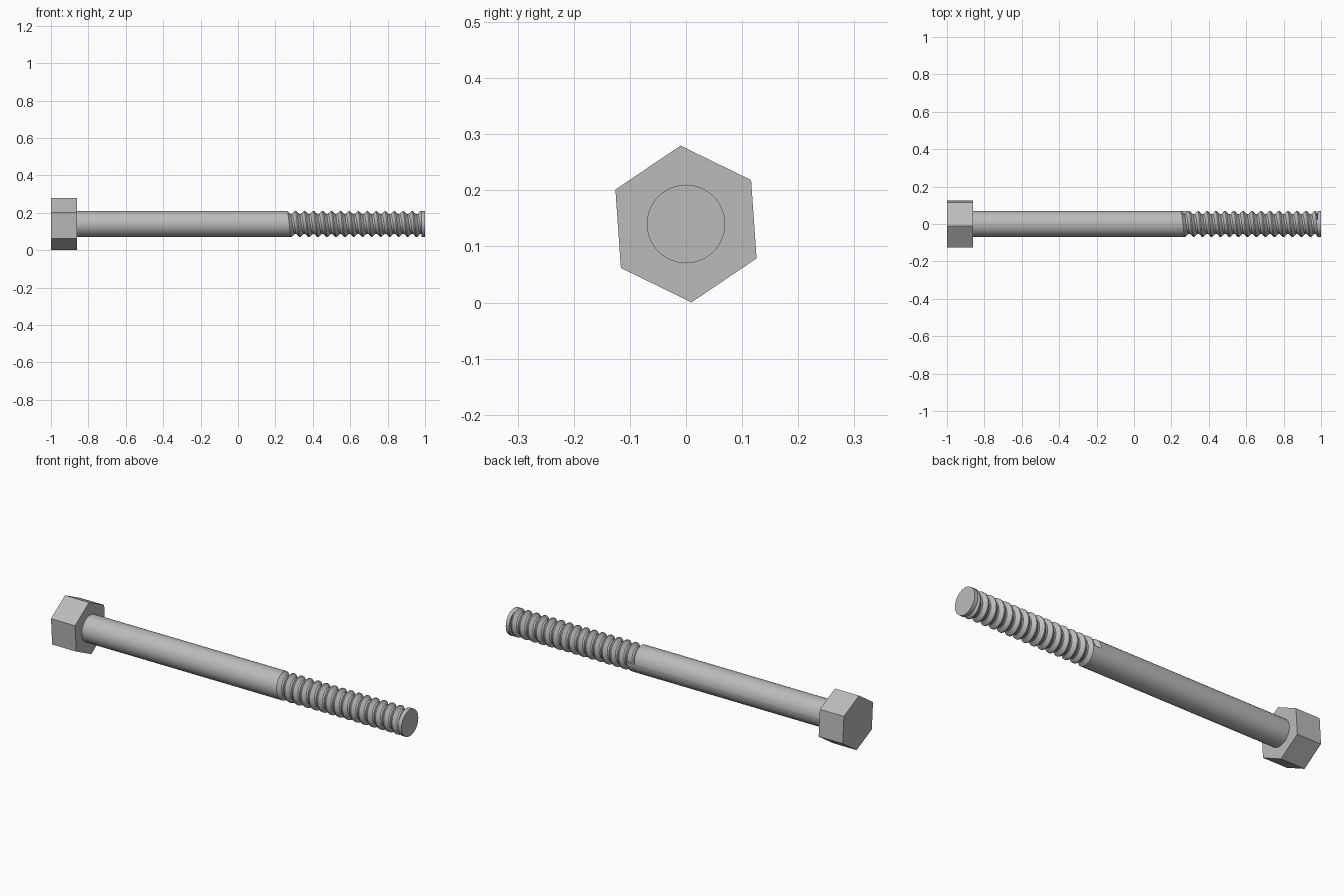
import bpy, bmesh, math

cube = bpy.data.objects.get("Cube")
if cube:
    bpy.data.objects.remove(cube)

AXIS_Z = 0.14
SIDES = 36
CREST, ROOT = 0.07, 0.053
PITCH = 0.048
HEAD_X, THREAD_X, TIP_X = -0.86, 0.25, 0.982

steel = bpy.data.materials.new("grey_steel")
steel.use_nodes = True
steel.diffuse_color = (0.5, 0.5, 0.5, 1)
steel.node_tree.nodes["Principled BSDF"].inputs["Base Color"].default_value = (0.5, 0.5, 0.5, 1)


def prism(name, x0, x1, radius, sides, turn=0.0):
    """Solid prism lying along x; turn is the angle of its first corner from +y."""
    bm = bmesh.new()
    ends = []
    for x in (x0, x1):
        ring = []
        for i in range(sides):
            a = turn + math.tau * i / sides
            ring.append(bm.verts.new((x, radius * math.cos(a), AXIS_Z + radius * math.sin(a))))
        ends.append(ring)
        bm.faces.new(ring)
    for i in range(sides):
        j = (i + 1) % sides
        bm.faces.new((ends[0][i], ends[0][j], ends[1][j], ends[1][i]))
    return finish(name, bm)


def finish(name, bm):
    bmesh.ops.recalc_face_normals(bm, faces=bm.faces[:])
    mesh = bpy.data.meshes.new(name)
    bm.to_mesh(mesh)
    bm.free()
    obj = bpy.data.objects.new(name, mesh)
    bpy.context.collection.objects.link(obj)
    mesh.materials.append(steel)
    return obj


def smooth(obj):
    bpy.ops.object.select_all(action="DESELECT")
    obj.select_set(True)
    bpy.context.view_layer.objects.active = obj
    bpy.ops.object.shade_smooth_by_angle(angle=math.radians(30))


# Hexagonal head
prism("hex_head", -1, HEAD_X, 0.14, 6, math.radians(94))

# Shank running into a right-handed helical thread, as one skin
groove = [(0, CREST), (0.35, ROOT), (0.55, ROOT), (0.88, CREST)]
per_turn = len(groove)
turns = math.ceil((TIP_X - THREAD_X) / PITCH) + 1
rows = turns * per_turn + 1

bm = bmesh.new()
base, columns = [], []
for c in range(SIDES):
    a = math.tau * c / SIDES
    cy, cz = math.cos(a), math.sin(a)
    base.append(bm.verts.new((HEAD_X - 0.01, CREST * cy, AXIS_Z + CREST * cz)))
    column = []
    for r in range(rows + per_turn):
        t, radius = groove[r % per_turn]
        x = THREAD_X + PITCH * (r // per_turn + t + c / SIDES)
        column.append(bm.verts.new((min(x, TIP_X), radius * cy, AXIS_Z + radius * cz)))
    columns.append(column)

for c in range(SIDES):
    # The last column joins the first one a full turn further on
    last = c == SIDES - 1
    n, shift = (0, per_turn) if last else (c + 1, 0)
    bm.faces.new((base[c], base[n], columns[n][shift], columns[c][0]))
    for r in range(rows - 1):
        quad = (columns[c][r], columns[n][r + shift],
                columns[n][r + 1 + shift], columns[c][r + 1])
        if min(v.co.x for v in quad) < TIP_X:
            bm.faces.new(quad)

# Wall where the thread groove starts
bm.faces.new(columns[0][:per_turn + 1])
bmesh.ops.delete(bm, geom=[v for v in bm.verts if not v.link_faces], context="VERTS")
smooth(finish("shank_and_thread", bm))

# Flat collar closing the tip
smooth(prism("tip_collar", TIP_X - 0.002, 1, CREST, SIDES))
